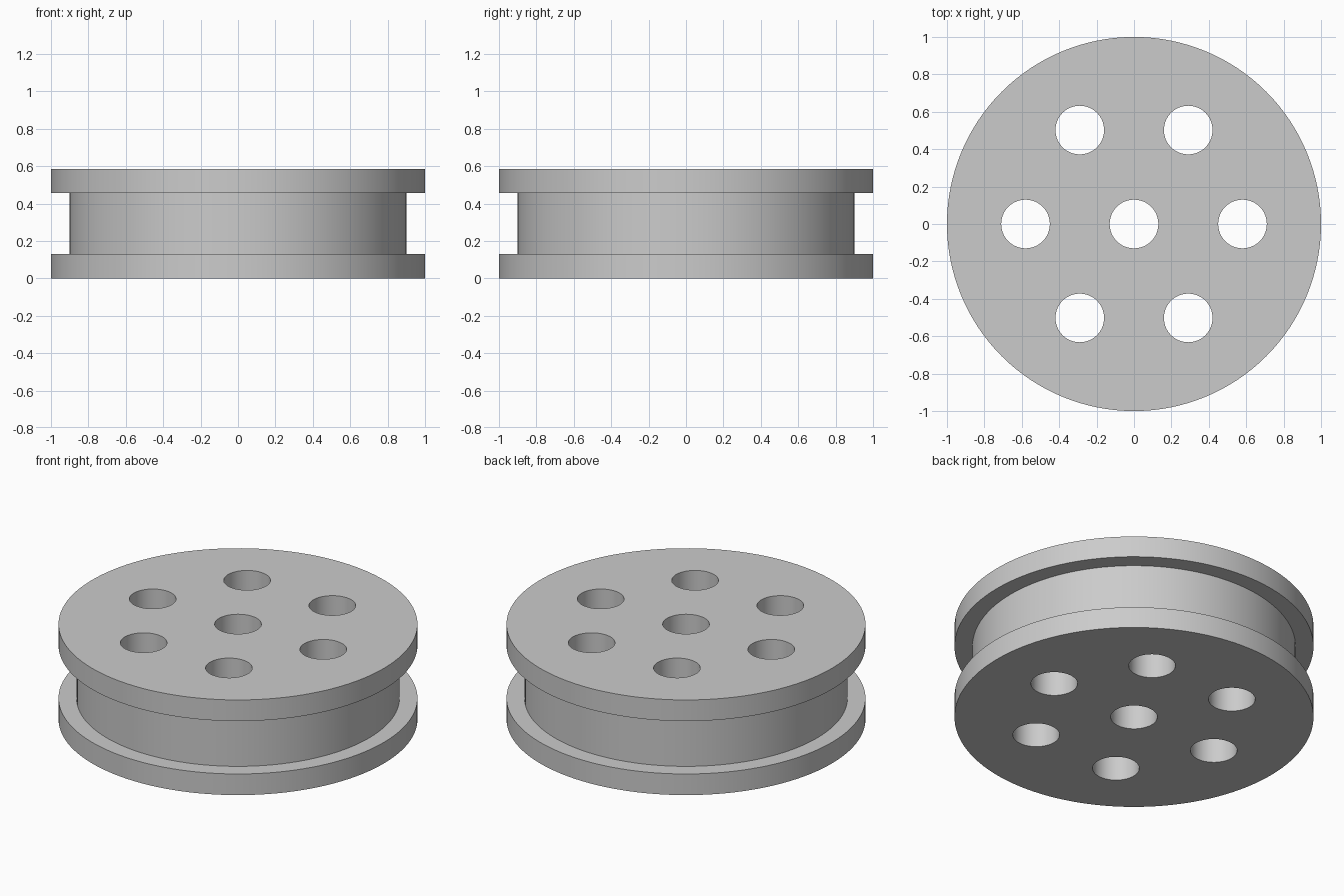
import bpy, bmesh
from math import cos, sin, pi, radians
from mathutils import Matrix, Vector

cube = bpy.data.objects.get("Cube")
if cube:
    bpy.data.objects.remove(cube, do_unlink=True)

HEIGHT, FLANGE = 0.585, 0.13
RIM_R, GROOVE_R = 1.0, 0.9
HOLE_R, HOLE_RING = 0.13, 0.58

grey = bpy.data.materials.new("plain_grey")
grey.use_nodes = True
colour = (0.6, 0.6, 0.6, 1)
grey.diffuse_color = colour
grey.node_tree.nodes["Principled BSDF"].inputs["Base Color"].default_value = colour


def make_object(name, bm):
    bmesh.ops.recalc_face_normals(bm, faces=bm.faces)
    mesh = bpy.data.meshes.new(name)
    bm.to_mesh(mesh)
    bm.free()
    mesh.materials.append(grey)
    obj = bpy.data.objects.new(name, mesh)
    bpy.context.collection.objects.link(obj)
    return obj


# Grooved wheel body: rings of the profile joined by walls, capped flat
def lathe(name, profile, sides):
    bm = bmesh.new()
    rings = [[bm.verts.new((r * cos(2 * pi * i / sides), r * sin(2 * pi * i / sides), z))
              for i in range(sides)] for r, z in profile]
    for low, high in zip(rings, rings[1:]):
        for i in range(sides):
            j = (i + 1) % sides
            bm.faces.new((low[i], low[j], high[j], high[i]))
    bm.faces.new(rings[0])
    bm.faces.new(rings[-1])
    return make_object(name, bm)


top_flange = HEIGHT - FLANGE
wheel = lathe("grooved_wheel", [(RIM_R, 0), (RIM_R, FLANGE), (GROOVE_R, FLANGE),
                                (GROOVE_R, top_flange), (RIM_R, top_flange),
                                (RIM_R, HEIGHT)], 128)

# Through holes: one in the centre and six around it
centres = [Vector((0, 0, HEIGHT / 2))]
for k in range(6):
    a = k * pi / 3
    centres.append(Vector((HOLE_RING * cos(a), HOLE_RING * sin(a), HEIGHT / 2)))
bm = bmesh.new()
for centre in centres:
    bmesh.ops.create_cone(bm, cap_ends=True, segments=64, radius1=HOLE_R, radius2=HOLE_R,
                          depth=HEIGHT * 2, matrix=Matrix.Translation(centre))
cutter = make_object("hole_cutter", bm)
cutter.hide_render = True

cut = wheel.modifiers.new("holes", 'BOOLEAN')
cut.operation = 'DIFFERENCE'
cut.solver = 'EXACT'
cut.object = cutter

bpy.ops.object.select_all(action='DESELECT')
wheel.select_set(True)
bpy.context.view_layer.objects.active = wheel
bpy.ops.object.modifier_apply(modifier=cut.name)
bpy.data.objects.remove(cutter, do_unlink=True)

# Round walls smooth, rims crisp
bpy.ops.object.shade_smooth_by_angle(angle=radians(30))
